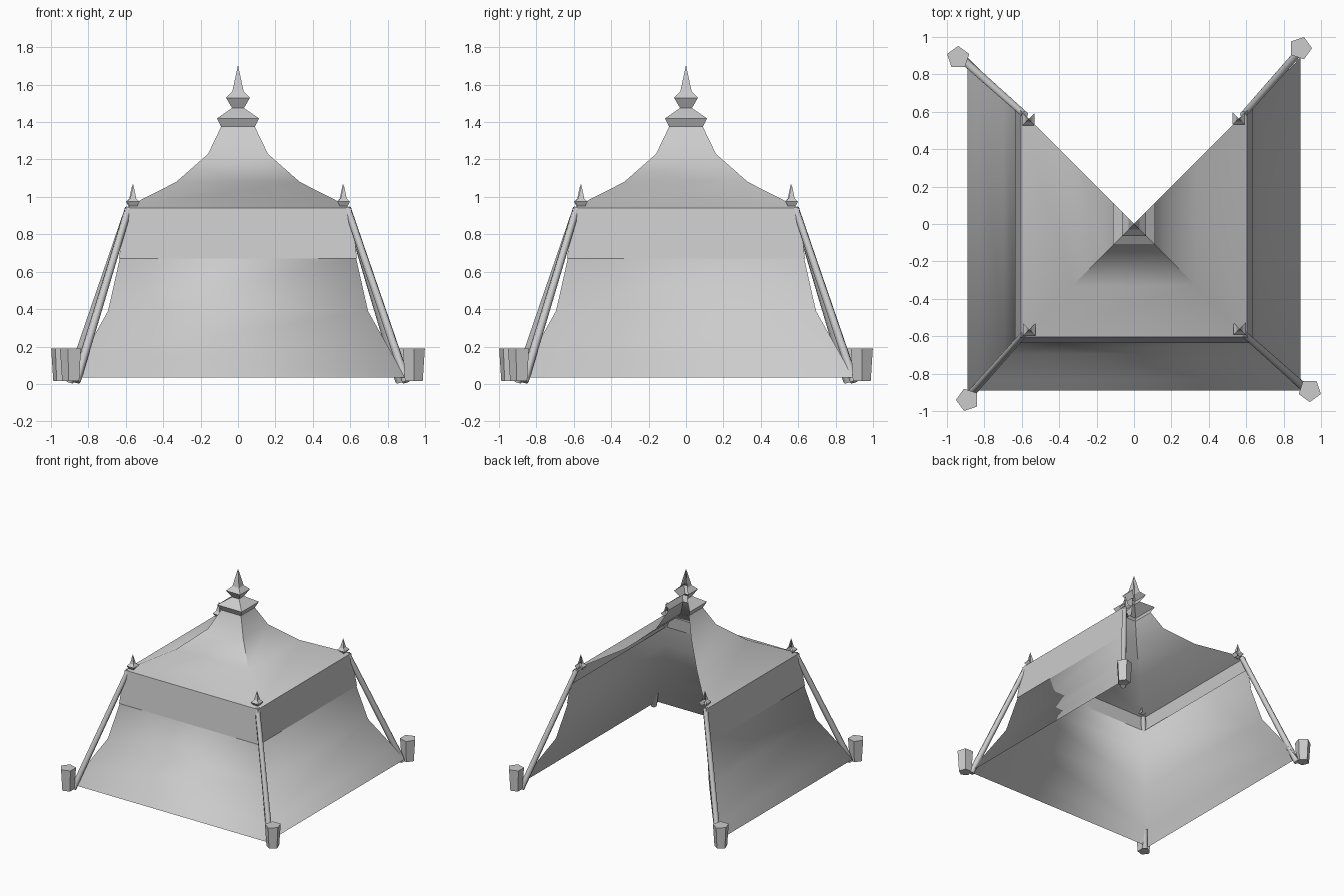
import bpy, bmesh, math
from mathutils import Vector, Matrix

cube = bpy.data.objects.get("Cube")
if cube:
    bpy.data.objects.remove(cube, do_unlink=True)

grey = bpy.data.materials.new("plain_grey")
grey.use_nodes = True
GREY = (0.6, 0.6, 0.6, 1)
grey.diffuse_color = GREY
grey.node_tree.nodes["Principled BSDF"].inputs["Base Color"].default_value = GREY


def add_object(name, bm, smooth=None):
    """Turn a bmesh into an object; smooth is the sharp-edge angle in degrees."""
    mesh = bpy.data.meshes.new(name)
    bm.to_mesh(mesh)
    bm.free()
    mesh.materials.append(grey)
    obj = bpy.data.objects.new(name, mesh)
    bpy.context.collection.objects.link(obj)
    if smooth:
        bpy.ops.object.select_all(action='DESELECT')
        obj.select_set(True)
        bpy.context.view_layer.objects.active = obj
        bpy.ops.object.shade_smooth_by_angle(angle=math.radians(smooth))
    return obj


def three_sided(name, profile, centre=(0, 0), smooth=None):
    """Square loft through (half width, height) pairs, open at the back."""
    bm = bmesh.new()
    corners = [(-1, 1), (-1, -1), (1, -1), (1, 1)]
    rings = [[bm.verts.new((centre[0] + r * x, centre[1] + r * y, z))
              for x, y in corners] for r, z in profile]
    for low, high in zip(rings, rings[1:]):
        for i in range(3):
            bm.faces.new((low[i], low[i + 1], high[i + 1], high[i]))
    bmesh.ops.remove_doubles(bm, verts=bm.verts[:], dist=0.0005)
    return add_object(name, bm, smooth)


def tapered_rod(name, start, end, r_start, r_end, sides, turn, spin=0, smooth=None):
    """Capped prism between two points, turned about the vertical axis."""
    start, end = Vector(start), Vector(end)
    axis = end - start
    bm = bmesh.new()
    bmesh.ops.create_cone(bm, cap_ends=True, segments=sides, radius1=r_start,
                          radius2=r_end, depth=axis.length)
    place = (Matrix.Rotation(turn, 4, 'Z') @ Matrix.Translation((start + end) / 2)
             @ axis.to_track_quat('Z', 'Y').to_matrix().to_4x4()
             @ Matrix.Rotation(spin, 4, 'Z'))
    bm.transform(place)
    return add_object(name, bm, smooth)


# Canvas: flared walls, hanging valance and swept roof
three_sided("tent_walls", [(0.89, 0.035), (0.835, 0.14), (0.695, 0.39),
                           (0.632, 0.67), (0.61, 0.83)], smooth=120)
three_sided("valance", [(0.636, 0.67), (0.605, 0.94)])
three_sided("roof", [(0.605, 0.94), (0.33, 1.08), (0.16, 1.23), (0.09, 1.375)],
            smooth=45)

# Peak ornament
three_sided("roof_cap", [(0.09, 1.375), (0.112, 1.42), (0.032, 1.475)])
SPIKE = [(0.032, 0), (0.064, 0.055), (0.03, 0.09), (0, 0.23)]
three_sided("peak_finial", [(r, z + 1.475) for r, z in SPIKE])

# Corner finials, guy poles and ground stakes
names = ["front_left", "back_left", "back_right", "front_right"]
for i, corner in enumerate(names):
    turn = i * math.pi / 2
    spot = Matrix.Rotation(turn, 3, 'Z') @ Vector((0.565, -0.56, 0))
    three_sided(corner + "_finial", [(r * 0.53, z * 0.53 + 0.945) for r, z in SPIKE],
                centre=spot[:2])
    tapered_rod(corner + "_pole", (0.9, -0.865, 0.012), (0.585, -0.585, 0.94),
                0.024, 0.02, 6, turn, smooth=65)
    # Pentagonal stake with one corner pointing forward
    vertical = Vector((0, 0, 1)).to_track_quat('Z', 'Y').to_matrix().to_4x4()
    tapered_rod(corner + "_stake", (0.94, -0.89, 0.015), (0.94, -0.89, 0.19),
                0.05, 0.062, 5, turn, spin=math.radians(0))
